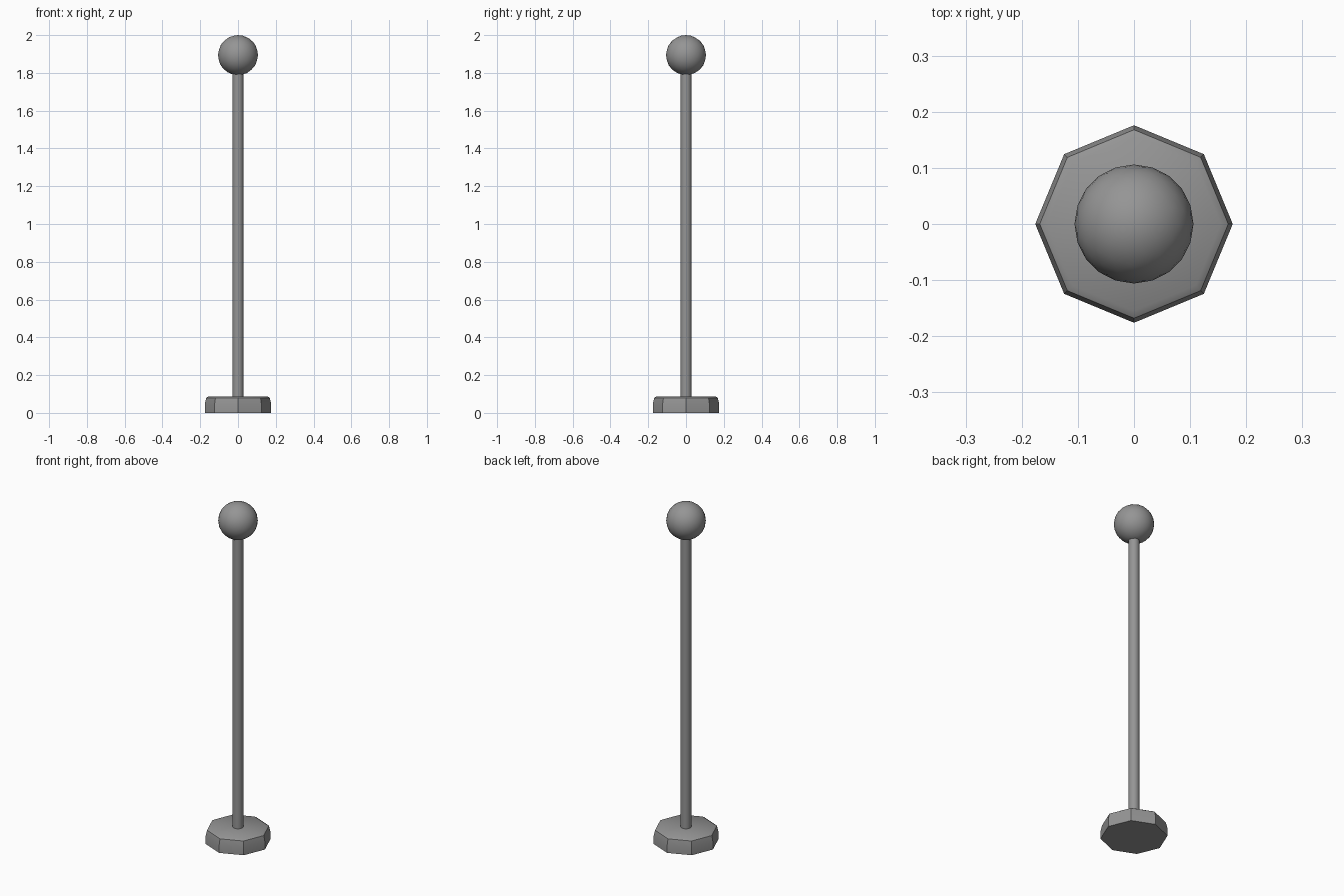
import bpy
import bmesh
import math

cube = bpy.data.objects.get("Cube")
if cube:
    bpy.data.objects.remove(cube)

# One plain grey for the whole stand
grey = bpy.data.materials.new("mid_grey")
grey.use_nodes = True
colour = (0.3, 0.3, 0.3, 1)
grey.diffuse_color = colour
grey.node_tree.nodes["Principled BSDF"].inputs["Base Color"].default_value = colour


def finish(obj, name):
    obj.name = name
    obj.data.name = name
    obj.data.materials.append(grey)
    bpy.ops.object.select_all(action="DESELECT")
    obj.select_set(True)
    bpy.context.view_layer.objects.active = obj
    bpy.ops.object.shade_smooth_by_angle(angle=math.radians(40))


def lathe(name, profile, sides):
    """Closed solid from (radius, height) rings with a corner on +x."""
    bm = bmesh.new()
    rings = []
    for r, z in profile:
        angles = [math.tau * i / sides for i in range(sides)]
        rings.append([bm.verts.new((r * math.cos(a), r * math.sin(a), z)) for a in angles])
    for low, high in zip(rings, rings[1:]):
        for i in range(sides):
            j = (i + 1) % sides
            bm.faces.new((low[i], low[j], high[j], high[i]))
    bm.faces.new(rings[0][::-1])
    bm.faces.new(rings[-1])
    mesh = bpy.data.meshes.new(name)
    bm.to_mesh(mesh)
    bm.free()
    obj = bpy.data.objects.new(name, mesh)
    bpy.context.collection.objects.link(obj)
    finish(obj, name)


# Octagonal foot with a softened top rim
lathe("base", [(0.176, 0), (0.176, 0.045), (0.168, 0.08), (0.155, 0.088)], 8)

# Slim round pole, ends hidden in the foot and the ball
lathe("pole", [(0.029, 0.06), (0.029, 1.83)], 16)

# Ball on top
bpy.ops.mesh.primitive_ico_sphere_add(subdivisions=3, radius=0.106, location=(0, 0, 1.894))
finish(bpy.context.object, "ball")
